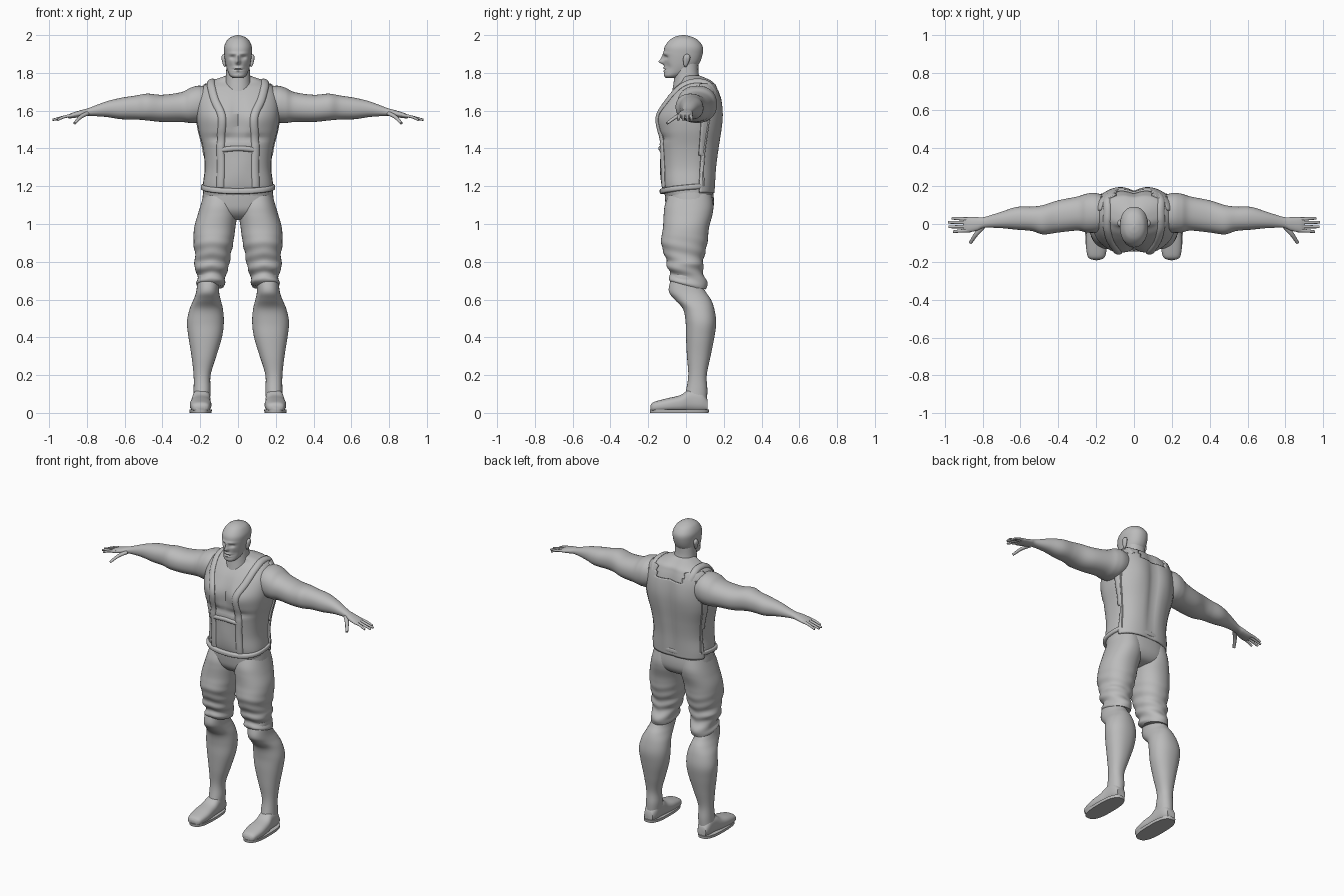
import bpy, bmesh, math
from mathutils import Vector
from mathutils.bvhtree import BVHTree

if "Cube" in bpy.data.objects:
    bpy.data.objects.remove(bpy.data.objects["Cube"])

grey = bpy.data.materials.new("plain_grey")
grey.use_nodes = True
grey.diffuse_color = (0.5, 0.5, 0.5, 1)
grey.node_tree.nodes["Principled BSDF"].inputs["Base Color"].default_value = grey.diffuse_color
parts = []


def smooth_rows(rows, steps):
    """Catmull-Rom curve through rows of numbers."""
    out = []
    last = len(rows) - 1
    for i in range(last):
        a, b, c, d = (rows[min(max(j, 0), last)] for j in range(i - 1, i + 3))
        for s in range(steps):
            t = s / steps
            out.append([q + t / 2 * (r - p + t * (2*p - 5*q + 4*r - u + t * (3*(q - r) + u - p)))
                        for p, q, r, u in zip(a, b, c, d)])
    out.append(list(rows[-1]))
    return out


def skin(name, rings, mirror=False, keep=None):
    """Skin closed rings of points, cap both ends and store the object."""
    bm = bmesh.new()
    loops = [[bm.verts.new(p) for p in ring] for ring in rings]
    n = len(loops[0])
    for low, high in zip(loops, loops[1:]):
        for i in range(n):
            j = (i + 1) % n
            bm.faces.new((low[i], low[j], high[j], high[i]))
    if keep:
        unwanted = [f for f in bm.faces if not keep(f.calc_center_median())]
        bmesh.ops.delete(bm, geom=unwanted, context='FACES')
    else:
        bm.faces.new(loops[0])
        bm.faces.new(loops[-1])
    bmesh.ops.recalc_face_normals(bm, faces=bm.faces)
    mesh = bpy.data.meshes.new(name)
    bm.to_mesh(mesh)
    bm.free()
    ob = bpy.data.objects.new(name, mesh)
    bpy.context.scene.collection.objects.link(ob)
    mesh.materials.append(grey)
    if mirror:
        ob.modifiers.new("mirror", 'MIRROR').use_mirror_merge = False
    parts.append(ob)
    return ob


def loft(name, rows, axis=2, power=2.2, sides=40, steps=6, grow=0, sculpt=None, **options):
    """Rows hold the position on the axis, then low and high limits of the two other axes."""
    rings = []
    for pos, a0, a1, b0, b1 in smooth_rows(rows, steps):
        ring = []
        for i in range(sides):
            angle = math.tau * i / sides
            c, s = math.cos(angle), math.sin(angle)
            u = math.copysign(abs(c) ** (2 / power), c)
            v = math.copysign(abs(s) ** (2 / power), s)
            p = [(a0 + a1) / 2 + u * ((a1 - a0) / 2 + grow), (b0 + b1) / 2 + v * ((b1 - b0) / 2 + grow)]
            p.insert(axis, pos)
            p = Vector(p)
            if sculpt:
                sculpt(p)
            ring.append(p)
        rings.append(ring)
    return skin(name, rings, **options)


def tube(name, path, width, height, surface=None, taper=1, **options):
    """Flattened tube along a path, optionally laid on a surface."""
    points = [Vector(p) for p in smooth_rows(path, 8)]
    normals = [Vector((0, 0, 1))] * len(points)
    if surface:
        found = [surface.find_nearest(p) for p in points]
        points, normals = [f[0] for f in found], [f[1] for f in found]
    rings = []
    for i, (p, up) in enumerate(zip(points, normals)):
        along = (points[min(i + 1, len(points) - 1)] - points[max(i - 1, 0)]).normalized()
        side = along.cross(up).normalized()
        up = side.cross(along)
        k = 1 + (taper - 1) * i / (len(points) - 1)
        rings.append([p + side * math.cos(a) * width * k + up * math.sin(a) * height * k
                      for a in (math.tau * j / 12 for j in range(12))])
    return skin(name, rings, **options)


def swell(p, x, z, rx, rz, amount, front=True):
    """Push the front or back surface softly around a mirrored spot."""
    if (p.y < 0) == front:
        p.y += amount * math.exp(-((abs(p.x) - x) / rx) ** 2 - ((p.z - z) / rz) ** 2)


# Torso with chest, belly and spine modelling
def torso_form(p):
    swell(p, .1, 1.55, .07, .07, -.014)
    swell(p, 0, 1.56, .018, .1, .014)
    swell(p, .08, 1.455, .08, .018, .012)
    swell(p, 0, 1.28, .06, .08, -.008)
    swell(p, 0, 1.5, .03, .3, -.018, front=False)
    swell(p, .1, 1.6, .06, .12, .008, front=False)


torso_rows = [
    (1.12, -.18, .18, -.1, .14), (1.2, -.185, .185, -.125, .145), (1.3, -.175, .175, -.13, .152),
    (1.4, -.185, .185, -.135, .165), (1.5, -.21, .21, -.14, .178), (1.58, -.22, .22, -.14, .182),
    (1.66, -.215, .215, -.105, .175), (1.72, -.19, .19, -.06, .16), (1.755, -.145, .145, -.025, .14),
    (1.785, -.065, .065, -.02, .08)]
torso = loft("torso", torso_rows, power=2.6, sides=72, steps=8, sculpt=torso_form)
body = BVHTree.FromPolygons([v.co for v in torso.data.vertices], [f.vertices for f in torso.data.polygons])

# Vest: back panel with square neckline, front straps, cross band and waistband
panel = loft("vest_back", torso_rows, power=2.6, sides=72, steps=8, grow=.01, sculpt=torso_form,
             keep=lambda c: c.y > .075 and 1.17 < c.z < 1.745 and not (abs(c.x) < .1 and c.z > 1.68))
panel.modifiers.new("thickness", 'SOLIDIFY').thickness = .012
tube("vest_strap", [(.1, -.14, 1.19), (.1, -.15, 1.4), (.085, -.15, 1.56), (.125, -.1, 1.66),
                    (.15, -.02, 1.75), (.145, .08, 1.76), (.14, .16, 1.7)], .021, .012, body, mirror=True)
tube("vest_side_seam", [(.17, .09, 1.2), (.18, .1, 1.4), (.2, .12, 1.55), (.17, .14, 1.7)],
     .008, .014, body, mirror=True)
tube("chest_band", [(-.1, -.15, 1.39), (0, -.16, 1.4), (.1, -.15, 1.39)], .014, .011, body)


def belt_slope(p):
    p.z += .09 * p.y + .25 * p.x * p.x


loft("waistband", [(1.17, -.18, .18, -.125, .145), (1.175, -.195, .195, -.138, .153),
                   (1.195, -.195, .195, -.138, .153), (1.2, -.18, .18, -.125, .145)],
     power=2.6, sides=64, sculpt=belt_slope)

# Neck and head
loft("neck", [(1.66, -.085, .085, -.08, .13), (1.72, -.075, .075, -.07, .11),
              (1.78, -.065, .065, -.062, .07), (1.86, -.06, .06, -.06, .065)])


def face_form(p):
    swell(p, 0, 1.858, .012, .012, -.026)
    swell(p, 0, 1.878, .009, .018, -.014)
    swell(p, .03, 1.882, .015, .01, .011)
    swell(p, .025, 1.902, .025, .008, -.006)
    swell(p, 0, 1.826, .022, .006, -.007)
    swell(p, 0, 1.818, .025, .003, .006)
    swell(p, 0, 1.809, .02, .005, -.005)
    swell(p, .042, 1.83, .014, .02, .006)


loft("head", [(1.772, -.025, .025, -.105, -.05), (1.785, -.042, .042, -.116, -.02),
              (1.81, -.055, .055, -.115, .035), (1.85, -.066, .066, -.115, .07),
              (1.9, -.073, .073, -.118, .088), (1.94, -.073, .073, -.112, .088),
              (1.975, -.056, .056, -.085, .062), (1.993, -.03, .03, -.053, .025),
              (2, -.004, .004, -.02, -.008)], sides=96, steps=10, sculpt=face_form)
loft("ear", [(1.832, .066, .072, -.008, .002), (1.845, .064, .08, -.013, .01),
             (1.875, .064, .087, -.015, .022), (1.892, .065, .085, -.01, .02),
             (1.899, .068, .076, 0, .01)], sides=16, mirror=True)

# Arms and hands
loft("arm", [(.12, -.03, .14, 1.57, 1.715), (.2, -.045, .163, 1.54, 1.732), (.25, -.045, .16, 1.535, 1.722),
             (.3, -.035, .145, 1.54, 1.698), (.4, -.045, .125, 1.54, 1.684), (.48, -.055, .1, 1.548, 1.69),
             (.54, -.037, .092, 1.553, 1.68), (.62, -.03, .09, 1.555, 1.668), (.7, -.022, .065, 1.567, 1.648),
             (.79, -.02, .037, 1.572, 1.614), (.83, -.035, .036, 1.567, 1.603),
             (.88, -.045, .036, 1.56, 1.588), (.9, -.04, .03, 1.56, 1.578)], axis=0, mirror=True)
for number, (y, tip) in enumerate([(-.037, .955), (-.014, .98), (.008, .982), (.028, .962)]):
    tube(f"finger_{number + 1}", [(.865, y * .9, 1.578), (.92, y, 1.567), (tip, y * 1.1, 1.551)],
         .0105, .009, taper=.65, mirror=True)
tube("thumb", [(.8, -.015, 1.585), (.835, -.055, 1.565), (.865, -.1, 1.533)], .015, .012,
     taper=.55, mirror=True)


# Trousers, wrinkled toward a sloping hem
def wrinkles(p):
    fade = min(max((.95 - p.z) / .2, 0), 1)
    dx, dy = p.x - .14, p.y
    fold = 1 + fade * .045 * math.sin(p.z * 95 + 2.5 * math.atan2(dy, abs(dx) + .02))
    p.x, p.y = .14 + dx * fold, dy * fold
    if p.z < .76:
        p.z -= (.76 - p.z) * 1.6 * dy


loft("hips", [(1.2, -.18, .18, -.115, .14), (1.12, -.19, .19, -.11, .148), (1.07, -.19, .19, -.1, .14),
              (1.035, -.12, .12, -.07, .11), (1.02, -.04, .04, -.03, .05)], power=2.5)
loft("trouser_leg", [(1.16, .015, .18, -.09, .135), (1.1, .006, .198, -.112, .145), (1.05, .004, .213, -.118, .14),
                     (.98, .014, .232, -.122, .122), (.9, .025, .235, -.132, .113),
                     (.82, .042, .226, -.108, .095), (.78, .046, .234, -.1, .09),
                     (.73, .065, .214, -.085, .096), (.69, .068, .22, -.088, .115),
                     (.67, .08, .21, -.07, .11)], steps=10, sculpt=wrinkles, mirror=True)

# Lower legs with knees and calves
loft("lower_leg", [(.76, .09, .21, -.06, .08), (.69, .1, .215, -.085, .08), (.64, .1, .222, -.09, .105),
                   (.6, .092, .235, -.06, .132), (.55, .08, .256, -.016, .15), (.48, .075, .27, -.002, .16),
                   (.4, .085, .262, 0, .15), (.3, .115, .246, .005, .13), (.2, .145, .235, .012, .11),
                   (.12, .145, .235, 0, .113), (.05, .15, .238, -.02, .11)], mirror=True)

# Shoes and soles
loft("shoe", [(-.188, .175, .225, .012, .04), (-.17, .152, .245, .005, .058), (-.1, .141, .255, .005, .077),
              (-.03, .145, .25, .005, .094), (.02, .146, .242, .005, .125), (.08, .15, .237, .005, .12),
              (.115, .165, .225, .01, .07)], axis=1, power=2.5, mirror=True)
loft("sole", [(0, .14, .256, -.19, .12), (.018, .138, .258, -.192, .122)],
     power=2.7, steps=1, mirror=True)

# Smooth shading with sharp rims
bpy.ops.object.select_all(action='DESELECT')
for ob in parts:
    ob.select_set(True)
bpy.context.view_layer.objects.active = torso
bpy.ops.object.shade_smooth_by_angle(angle=math.radians(45))
